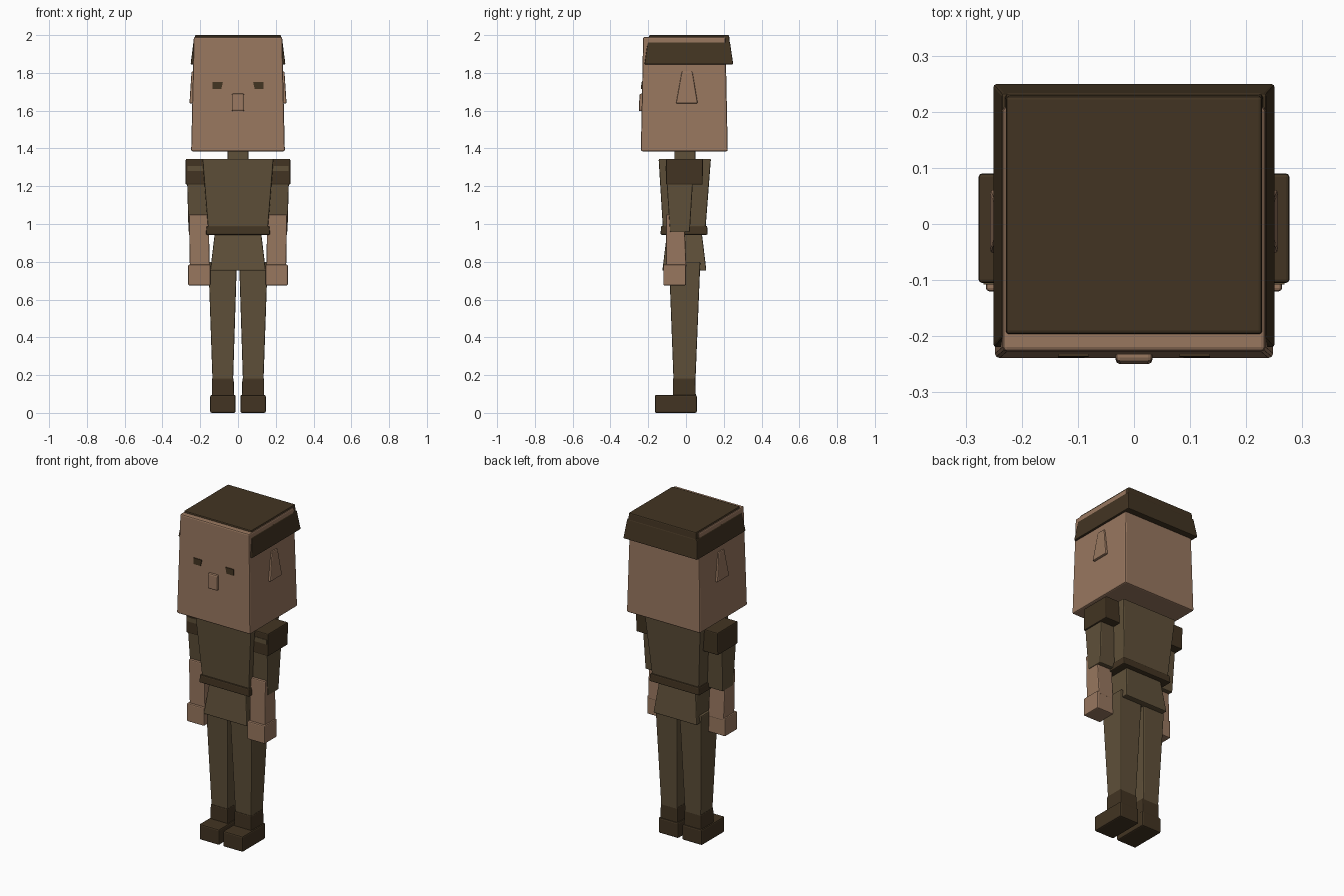
import bpy, bmesh


def srgb(r, g, b):
    def lin(c):
        c /= 255
        return c / 12.92 if c <= 0.04045 else ((c + 0.055) / 1.055) ** 2.4
    return (lin(r), lin(g), lin(b), 1)


def material(name, rgb):
    m = bpy.data.materials.new(name)
    m.diffuse_color = srgb(*rgb)
    return m


skin = material("skin", (152, 119, 95))
cloth = material("olive cloth", (95, 80, 57))
dark = material("dark brown", (66, 52, 34))


def block(name, mat, bottom, top, bevel=0.006):
    """Tapered box; bottom and top are (x0, x1, y0, y1, z)."""
    bm = bmesh.new()
    rings = []
    for x0, x1, y0, y1, z in (bottom, top):
        rings.append([bm.verts.new(p) for p in
                      ((x0, y0, z), (x1, y0, z), (x1, y1, z), (x0, y1, z))])
    lo, hi = rings
    bm.faces.new(lo[::-1])
    bm.faces.new(hi)
    for i in range(4):
        j = (i + 1) % 4
        bm.faces.new((lo[i], lo[j], hi[j], hi[i]))
    bmesh.ops.recalc_face_normals(bm, faces=bm.faces)
    me = bpy.data.meshes.new(name)
    bm.to_mesh(me)
    bm.free()
    me.materials.append(mat)
    ob = bpy.data.objects.new(name, me)
    bpy.context.collection.objects.link(ob)
    if bevel:
        mod = ob.modifiers.new("soft edges", "BEVEL")
        mod.width = bevel
        mod.segments = 2
    return ob


def pair(name, mat, bottom, top, bevel=0.006):
    """Left and right copies of a block given on the +x side."""
    block("right_" + name, mat, bottom, top, bevel)
    flip = lambda s: (-s[1], -s[0]) + tuple(s[2:])
    block("left_" + name, mat, flip(bottom), flip(top), bevel)


# Head, nose, ears and eyes
block("head", skin, (-.248, .248, -.239, .221, 1.385), (-.234, .234, -.227, .209, 1.99), .008)
block("nose", skin, (-.033, .033, -.25, -.2, 1.597), (-.033, .033, -.246, -.2, 1.69), .008)
pair("ear", skin, (.2, .257, -.053, .062, 1.638), (.2, .246, -.022, .034, 1.808))
pair("eye", dark, (.088, .135, -.2375, -.23, 1.715), (.08, .135, -.2365, -.229, 1.752), 0)

# Hair: wrap around sides and back, cap on top
block("hair_band", dark, (-.251, .251, -.22, .25, 1.845), (-.236, .236, -.203, .233, 1.962), .005)
block("hair_cap", dark, (-.23, .23, -.198, .233, 1.95), (-.228, .228, -.196, .228, 2.0))

# Neck, torso, belt, hips
block("neck", cloth, (-.055, .055, -.062, .05, 1.32), (-.055, .055, -.062, .05, 1.40))
block("torso", cloth, (-.158, .158, -.122, .103, .97), (-.188, .188, -.145, .132, 1.345))
block("belt", dark, (-.17, .17, -.135, .115, .943), (-.166, .166, -.132, .112, .99))
block("hips", cloth, (-.147, .147, -.125, .108, .753), (-.122, .122, -.1, .083, .96))

# Arms
pair("shoulder_pad", dark, (.17, .277, -.105, .088, 1.208), (.17, .277, -.105, .09, 1.345))
pair("shoulder_stripe", cloth, (.186, .268, -.108, -.1, 1.28), (.186, .268, -.108, -.1, 1.308), 0)
pair("sleeve", cloth, (.155, .262, -.085, .02, .957), (.17, .27, -.104, .038, 1.25))
pair("forearm", skin, (.15, .255, -.105, .002, .77), (.155, .26, -.106, -.01, 1.05))
pair("hand", skin, (.146, .264, -.12, 0, .675), (.146, .264, -.12, 0, .785))

# Legs and boots
pair("leg", cloth, (.026, .135, -.066, .05, .17), (.006, .157, -.09, .076, .80))
pair("boot_shaft", dark, (.02, .139, -.07, .052, .08), (.023, .138, -.07, .05, .183))
pair("boot_foot", dark, (.013, .147, -.165, .057, 0), (.013, .147, -.165, .057, .095), .008)
